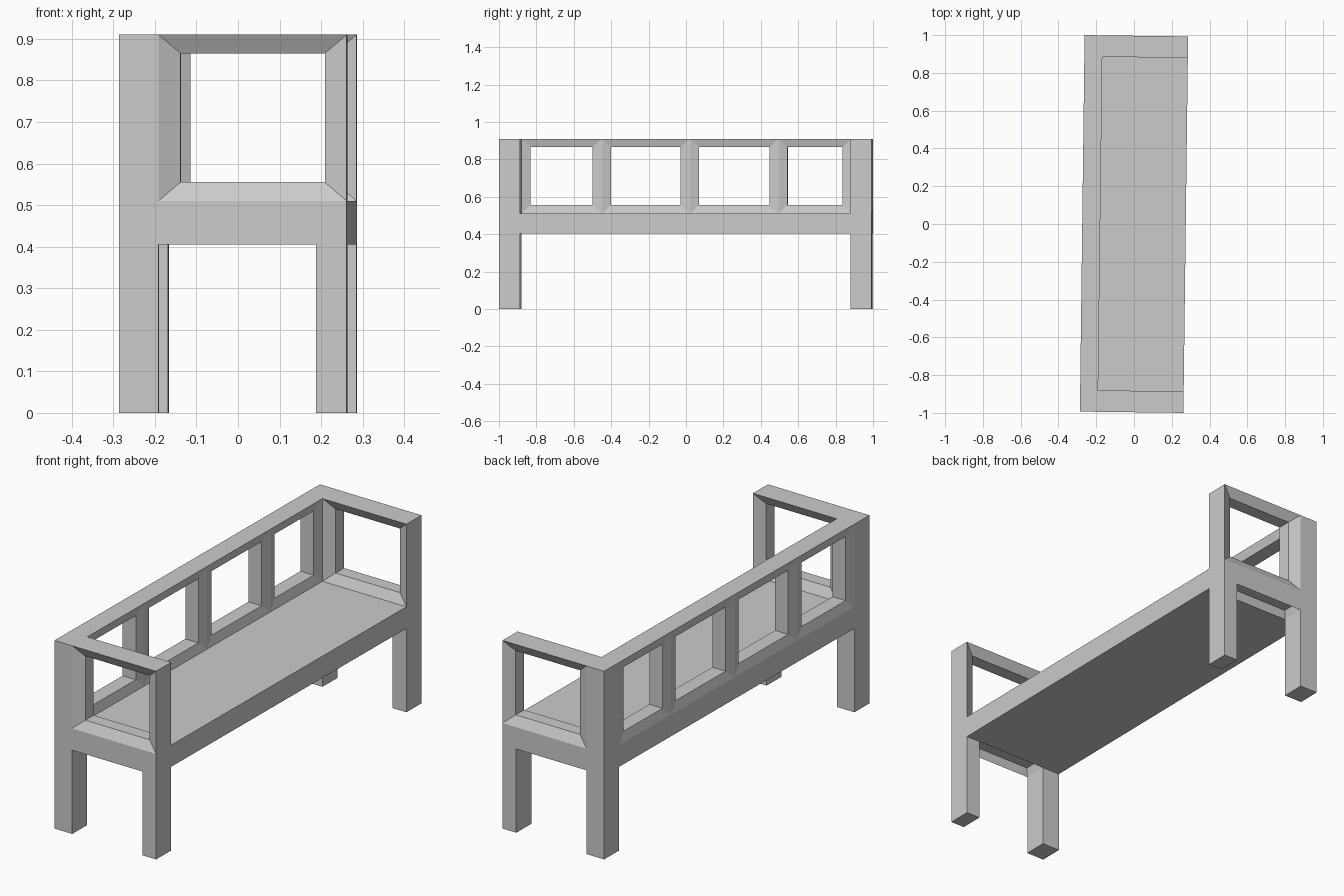
import bpy, bmesh
from mathutils import Vector

cube = bpy.data.objects.get("Cube")
if cube:
    bpy.data.objects.remove(cube, do_unlink=True)

grey = bpy.data.materials.new("plain_grey")
grey.use_nodes = True
GREY = (0.6, 0.6, 0.6, 1)
grey.diffuse_color = GREY
grey.node_tree.nodes["Principled BSDF"].inputs["Base Color"].default_value = GREY

HX, HY = 0.274, 0.9965      # half depth and half length
IX, IY = -0.179, 0.883      # inner faces of the back and the arms
RAIL, SEAT, TOP = 0.405, 0.51, 0.91
LEG_X = 0.2                 # inner face of the front legs
TURN = -0.0125              # the bench stands slightly turned


def finish(name, bm):
    bmesh.ops.recalc_face_normals(bm, faces=bm.faces)
    mesh = bpy.data.meshes.new(name)
    bm.to_mesh(mesh)
    bm.free()
    mesh.materials.append(grey)
    obj = bpy.data.objects.new(name, mesh)
    obj.rotation_euler.z = TURN
    bpy.context.collection.objects.link(obj)
    return obj


def box(name, lo, hi, recess=0):
    lo, hi = Vector(lo), Vector(hi)
    bm = bmesh.new()
    bmesh.ops.create_cube(bm, size=1)
    for v in bm.verts:
        v.co = (lo + hi) / 2 + v.co * (hi - lo)
    if recess:
        # sink the underside into a shallow tray
        under = min(bm.faces, key=lambda f: f.calc_center_median().z)
        bmesh.ops.inset_region(bm, faces=[under], thickness=0.015)
        for v in under.verts:
            v.co.z += recess
    return finish(name, bm)


def frame(name, place, cuts, faces, bevel, rim, end_cap=False):
    """Row of openings whose edges slope in from both faces.
    place(u, w, z) gives a point: u along the panel, w through it."""
    bm = bmesh.new()
    near, far = faces
    for a, b in zip(cuts, cuts[1:]):
        def ring(inset, w):
            drop = 0.045 if inset else 0
            pts = [(a + inset, SEAT + drop), (b - inset, SEAT + drop),
                   (b - inset, TOP - drop), (a + inset, TOP - drop)]
            return [bm.verts.new(place(u, w, z)) for u, z in pts]
        rings = [ring(0, near), ring(rim, near + bevel),
                 ring(rim, far - bevel), ring(0, far)]
        for r, s in zip(rings, rings[1:]):
            for i in range(4):
                j = (i + 1) % 4
                bm.faces.new((r[i], r[j], s[j], s[i]))
        # outer skin: top always, the free end of an arm when asked
        for i in ([1, 2] if end_cap else [2]):
            j = i + 1
            bm.faces.new((rings[3][i], rings[3][j], rings[0][j], rings[0][i]))
    bmesh.ops.remove_doubles(bm, verts=bm.verts, dist=0.0005)
    return finish(name, bm)


# seat slab
box("seat", (-HX, -IY, RAIL), (HX, IY, SEAT))

# backrest with four openings
frame("backrest", lambda u, w, z: (w, u, z),
      [-IY, -0.452, 0.018, 0.492, IY], (-HX, IX), 0.012, 0.049)

for side, s in (("right", -1), ("left", 1)):
    y0, y1 = sorted((s * IY, s * HY))
    # corner post, front leg and end rail
    box(side + "_back_post", (-HX, y0, 0), (IX, y1, TOP))
    box(side + "_front_leg", (LEG_X, y0, 0), (HX, y1, SEAT))
    box(side + "_end_rail", (IX, y0, RAIL), (LEG_X, y1, SEAT), recess=0.04)
    # open armrest
    frame(side + "_armrest", lambda u, w, z: (u, w, z),
          [IX, HX], (y0, y1), 0.025, 0.053, end_cap=True)
